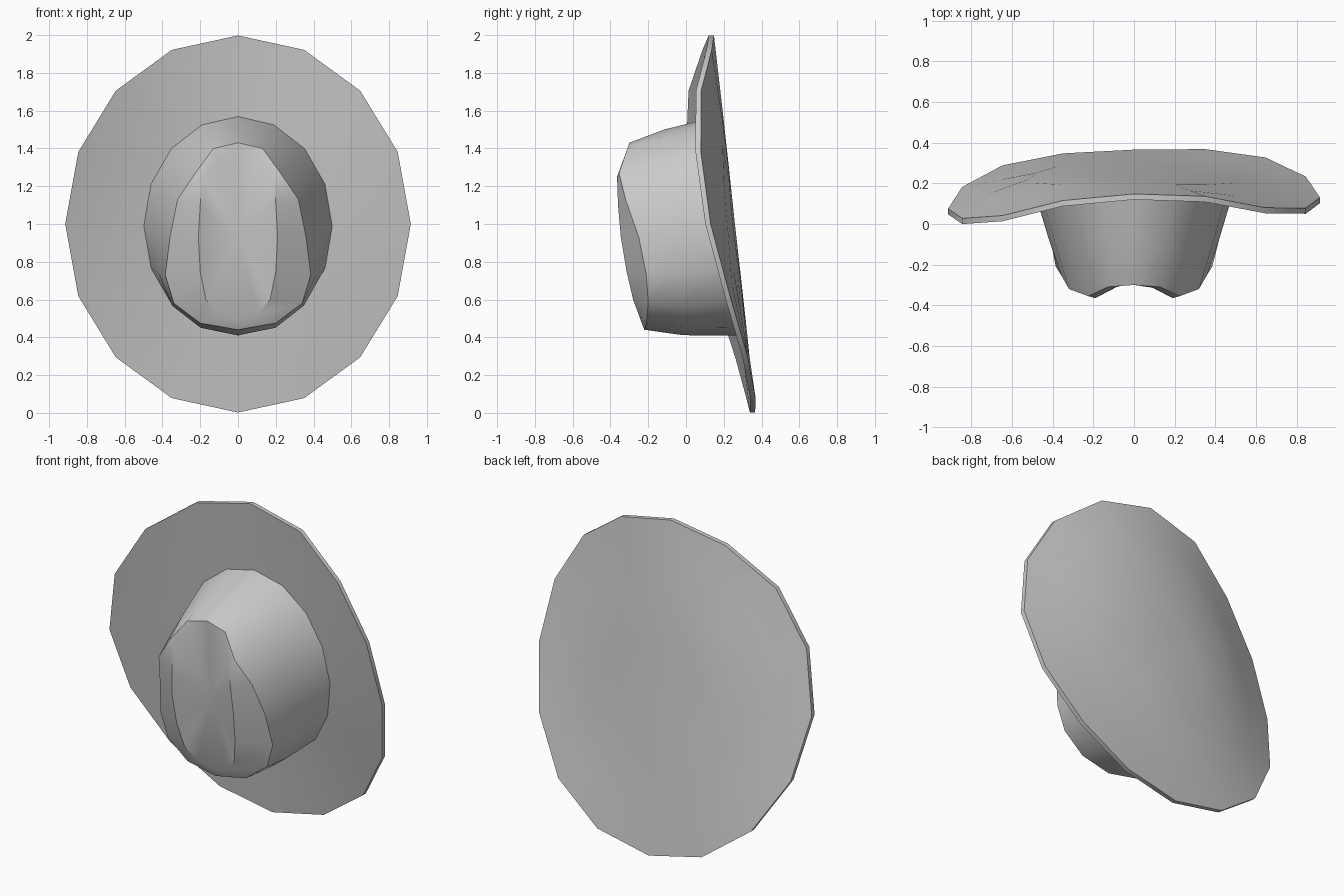
import bpy, bmesh
from math import sin, cos, pi, radians

if "Cube" in bpy.data.objects:
    bpy.data.objects.remove(bpy.data.objects["Cube"])


def mirror_ring(half):
    """Half outline from top to bottom (x >= 0) -> full 16-sided ring."""
    return list(half) + [(-x, y, z) for x, y, z in half[-2:0:-1]]


def lerp_ring(a, b, t):
    return [tuple(p + (q - p) * t for p, q in zip(u, v)) for u, v in zip(a, b)]


def loft(name, rings, start=None, end=None, angle=40):
    bm = bmesh.new()
    loops = [[bm.verts.new(p) for p in r] for r in rings]
    n = len(loops[0])
    for a, b in zip(loops, loops[1:]):
        for i in range(n):
            j = (i + 1) % n
            bm.faces.new((a[i], a[j], b[j], b[i]))
    for tip, ring in ((start, loops[0]), (end, loops[-1])):
        if tip:
            c = bm.verts.new(tip)
            for i in range(n):
                bm.faces.new((c, ring[i], ring[(i + 1) % n]))
    bmesh.ops.recalc_face_normals(bm, faces=bm.faces)
    me = bpy.data.meshes.new(name)
    bm.to_mesh(me)
    bm.free()
    ob = bpy.data.objects.new(name, me)
    bpy.context.collection.objects.link(ob)
    bpy.ops.object.select_all(action='DESELECT')
    ob.select_set(True)
    bpy.context.view_layer.objects.active = ob
    bpy.ops.object.shade_smooth_by_angle(angle=radians(angle))
    return ob


def under(x, z):
    """Depth of the gently curved underside of the hat."""
    return 0.26 - 0.11 * (z - 1) - 0.15 * x * x


def ellipse(rx, rz, zc, dy=0.0):
    out = []
    for i in range(9):
        a = pi * i / 8
        x, z = rx * sin(a), zc + rz * cos(a)
        out.append((x, under(x, z) + dy, z))
    return mirror_ring(out)


# brim: wavy, slightly twisted rim
rim_y = (0.12, 0.098, 0.033, 0.025, 0.075, 0.18, 0.28, 0.33, 0.338)
rim = mirror_ring([(0.915 * sin(pi * i / 8), y, 1.0 + 0.998 * cos(pi * i / 8))
                   for i, y in enumerate(rim_y)])
rim_front = [(x, y + 0.03 * x, z) for x, y, z in rim]
rim_back = [(x, y + 0.028, z) for x, y, z in rim_front]
loft("brim",
     [ellipse(0.28, 0.32, 0.99), ellipse(0.52, 0.6, 0.99),
      lerp_ring(ellipse(0.52, 0.6, 0.99), rim_back, 0.5), rim_back, rim_front,
      ellipse(0.5, 0.58, 0.99, -0.035)],
     (0, under(0, 1), 0.99), (0, 0.22, 0.99))

# crown: tapering wall, pinched top edge, two ridges and a centre groove
base = ellipse(0.5, 0.58, 0.99, -0.03)
edge = mirror_ring([(0, -0.30, 1.43), (0.13, -0.31, 1.40), (0.225, -0.355, 1.27),
                    (0.32, -0.32, 1.13), (0.36, -0.25, 0.93), (0.385, -0.21, 0.73),
                    (0.34, -0.20, 0.58), (0.2, -0.21, 0.475), (0, -0.22, 0.44)])
ridge = mirror_ring([(0, -0.285, 1.38), (0.10, -0.315, 1.36), (0.19, -0.365, 1.25),
                     (0.2, -0.36, 1.10), (0.21, -0.345, 0.93), (0.2, -0.315, 0.75),
                     (0.17, -0.28, 0.6), (0.1, -0.25, 0.52), (0, -0.24, 0.49)])
mid = [(x * 1.01, y, 0.99 + (z - 0.99) * 1.03) for x, y, z in lerp_ring(base, edge, 0.6)]
loft("crown", [base, mid, edge, ridge], end=(0, -0.265, 0.93), angle=35)
